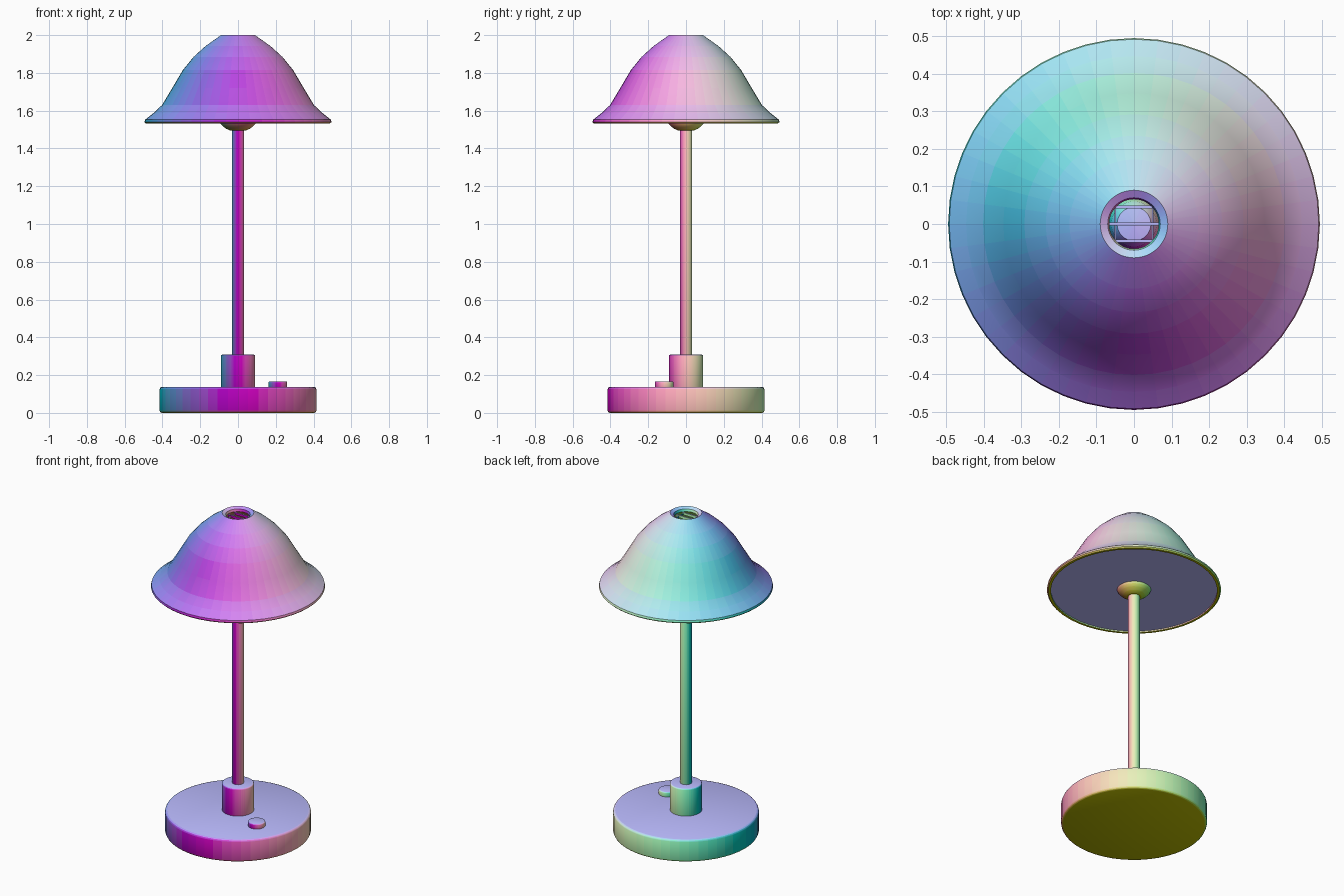
import bpy, bmesh, math

if "Cube" in bpy.data.objects:
    bpy.data.objects.remove(bpy.data.objects["Cube"])

SIDES = 48


def tint(mesh):
    """Colour every face by the direction it faces: x as red, y as green, z as blue."""
    slots = {}
    for face in mesh.polygons:
        key = tuple(round(n / 0.04) for n in face.normal)
        if key not in slots:
            name = "facing_%d_%d_%d" % key
            mat = bpy.data.materials.get(name)
            if mat is None:
                mat = bpy.data.materials.new(name)
                mat.diffuse_color = [min(1, max(0, 0.5 + 0.02 * k)) for k in key] + [1]
                mat.use_nodes = True
                mat.node_tree.nodes["Principled BSDF"].inputs["Base Color"].default_value = mat.diffuse_color
            slots[key] = len(mesh.materials)
            mesh.materials.append(mat)
        face.material_index = slots[key]


def lathe(name, profile, closed=False, angle=40, loc=(0, 0, 0)):
    """Revolve (radius, z) points, listed bottom to top on the outside, about z."""
    bm = bmesh.new()
    rings = []
    for r, z in profile:
        if r == 0:
            rings.append([bm.verts.new((0, 0, z))] * SIDES)
        else:
            rings.append([bm.verts.new((r * math.cos(math.tau * i / SIDES),
                                        r * math.sin(math.tau * i / SIDES), z))
                          for i in range(SIDES)])
    pairs = list(zip(rings, rings[1:]))
    if closed:
        pairs.append((rings[-1], rings[0]))
    for a, b in pairs:
        for i in range(SIDES):
            j = (i + 1) % SIDES
            bm.faces.new(list(dict.fromkeys((a[i], a[j], b[j], b[i]))))
    mesh = bpy.data.meshes.new(name)
    bm.to_mesh(mesh)
    bm.free()
    tint(mesh)
    obj = bpy.data.objects.new(name, mesh)
    obj.location = loc
    bpy.context.collection.objects.link(obj)
    bpy.ops.object.select_all(action='DESELECT')
    obj.select_set(True)
    bpy.context.view_layer.objects.active = obj
    bpy.ops.object.shade_smooth_by_angle(angle=math.radians(angle))
    return obj


def puck(name, r, z0, z1, bevel, loc=(0, 0, 0)):
    """Solid disc with softened rims."""
    c = bevel * 0.3
    return lathe(name, [(0, z0), (r - bevel, z0), (r - c, z0 + c), (r, z0 + bevel),
                        (r, z1 - bevel), (r - c, z1 - c), (r - bevel, z1), (0, z1)],
                 angle=50, loc=loc)


def bar(name, size, loc):
    bpy.ops.mesh.primitive_cube_add(size=1, location=loc)
    obj = bpy.context.object
    obj.name = name
    obj.scale = size
    tint(obj.data)


# Foot, collar, switch and stem
puck("base", 0.415, 0.0, 0.138, 0.012)
puck("collar", 0.091, 0.13, 0.308, 0.007)
puck("switch_button", 0.049, 0.13, 0.167, 0.005, (0.211, -0.116, 0))
puck("stem", 0.033, 0.29, 1.56, 0.003)

# Bell shade with wall thickness and an open, inward-sloping top rim
outer = [(0.488, 1.533), (0.495, 1.540), (0.492, 1.552), (0.447, 1.588), (0.402, 1.63),
         (0.348, 1.72), (0.292, 1.815), (0.235, 1.885), (0.172, 1.942), (0.09, 2.0)]
inner = [(0.070, 1.99), (0.066, 1.975), (0.160, 1.925), (0.222, 1.87), (0.277, 1.803),
         (0.333, 1.71), (0.388, 1.617), (0.473, 1.548), (0.473, 1.533)]
lathe("shade", outer + inner, closed=True, angle=35)

# Flat diffuser closing the underside, facing up
lathe("diffuser", [(0.474, 1.541), (0, 1.541)])

# Rounded cup below the diffuser
lathe("stem_cup", [(0.030, 1.494), (0.042, 1.495), (0.062, 1.504), (0.080, 1.517),
                   (0.092, 1.530), (0.098, 1.545), (0, 1.545)])

# Lamp inside the shade, seen through the top opening
lathe("bulb", [(0, 1.542), (0.06, 1.542), (0.068, 1.75), (0.060, 1.79),
               (0.045, 1.81), (0, 1.815)])

# Grille inside the top opening
for i, y in enumerate((-0.045, 0, 0.045)):
    bar(f"grille_slat_{i + 1}", (0.135 if y == 0 else 0.11, 0.008, 0.015), (0, y, 1.965))
for side, x in (("left", -0.05), ("right", 0.05)):
    bar(f"grille_tie_{side}", (0.005, 0.09, 0.008), (x, 0, 1.962))
